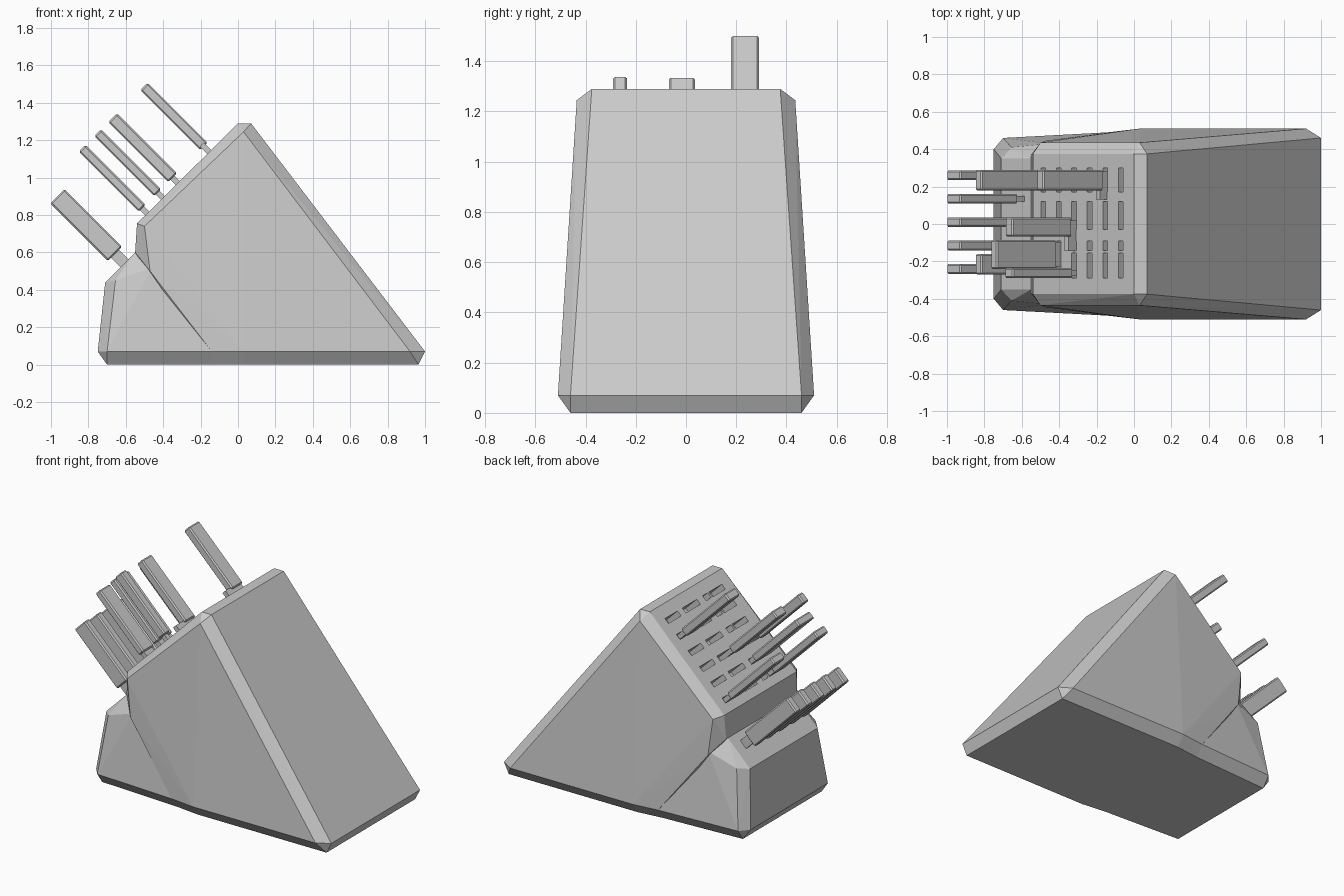
import bpy, bmesh, math
from mathutils import Matrix

if "Cube" in bpy.data.objects:
    bpy.data.objects.remove(bpy.data.objects["Cube"])

TILT = Matrix.Rotation(-math.pi / 4, 4, 'Y')   # local z -> knife axis (-1,0,1)


def finish(bm, name):
    bmesh.ops.recalc_face_normals(bm, faces=bm.faces)
    me = bpy.data.meshes.new(name)
    bm.to_mesh(me)
    bm.free()
    ob = bpy.data.objects.new(name, me)
    bpy.context.collection.objects.link(ob)
    return ob


def hull(name, half_points):
    """Convex solid from points mirrored across y = 0."""
    bm = bmesh.new()
    for x, y, z in half_points:
        bm.verts.new((x, y, z))
        bm.verts.new((x, -y, z))
    bmesh.ops.convex_hull(bm, input=bm.verts)
    loose = [v for v in bm.verts if not v.link_faces]
    bmesh.ops.delete(bm, geom=loose, context='VERTS')
    bmesh.ops.dissolve_limit(bm, angle_limit=0.01, verts=bm.verts, edges=bm.edges)
    return finish(bm, name)


def tilted_box(bm, x, z, y0, y1, s0, s1, t, bevel=0.0):
    """Box along the knife axis; s is the horizontal run from (x, z)."""
    s = (s0 + s1) / 2
    mat = (Matrix.Translation((x - s, (y0 + y1) / 2, z + s)) @ TILT
           @ Matrix.Diagonal((t, y1 - y0, (s1 - s0) * math.sqrt(2), 1)))
    verts = bmesh.ops.create_cube(bm, size=1, matrix=mat)['verts']
    if bevel:
        edges = list({e for v in verts for e in v.link_edges})
        bmesh.ops.bevel(bm, geom=edges, offset=bevel, segments=1, affect='EDGES')


def knife(name, x, z, y0, y1, t, s0=0.03, s1=0.35, tang=0.03, tang_y=None):
    bm = bmesh.new()
    tilted_box(bm, x, z, y0, y1, s0, s1, t, 0.008)
    a, b = tang_y or (y0 + 0.012, y1 - 0.012)
    tilted_box(bm, x, z, a, b, -0.06, s0 + 0.01, tang)
    return finish(bm, name)


# main block with chamfered edges and tapered sides
main = hull("main_block", [
    (0, .375, 1.29), (.07, .375, 1.29), (-.54, .375, .755),
    (.03, .435, 1.245), (-.50, .435, .74),
    (.92, .51, .07), (1, .46, .07), (.965, .46, 0),
    (.03, .51, .07), (.03, .46, 0), (-.14, .49, .07), (-.14, .44, 0),
    (-.55, .37, .60), (-.47, .445, .50)])

# lower front block for the small knives
hull("lower_block", [
    (-.71, .35, .44), (-.655, .41, .45), (-.75, .40, .07), (-.70, .46, .07),
    (-.70, .41, 0), (-.14, .49, .07), (-.14, .44, 0),
    (-.55, .35, .60), (-.45, .35, .60), (-.46, .43, .52)])

# slots cut into the sloped face
rows = [-.07, -.153, -.237, -.32, -.40, -.483]
bm = bmesh.new()
for x in rows:
    for y0, y1 in ((.17, .30), (-.03, .12), (-.143, -.09), (-.29, -.156)):
        tilted_box(bm, x, x + 1.29, y0, y1, -.08, .03, .036)
cutter = finish(bm, "slot_cutter")
cutter.hide_render = True
mod = main.modifiers.new("slots", 'BOOLEAN')
mod.operation = 'DIFFERENCE'
mod.object = cutter
# take the first solver that yields a solid with slots
for solver in ('EXACT', 'MANIFOLD', 'FLOAT'):
    mod.solver = solver
    bpy.context.view_layer.update()
    ev = main.evaluated_get(bpy.context.evaluated_depsgraph_get())
    if len(ev.data.polygons) > len(main.data.polygons):
        main_mesh = bpy.data.meshes.new_from_object(ev)
        main.data = main_mesh
        break
main.modifiers.clear()
bpy.data.objects.remove(cutter)

# large knives in the sloped face: row, y range, thickness
large = [(1, .18, .29, .055, (.13, .28)), (3, -.29, -.235, .065, None),
         (3, -.068, .035, .055, (-.145, .02)), (4, -.24, -.085, .05, None),
         (5, .18, .29, .05, None), (5, -.27, -.16, .05, None)]
for n, (r, y0, y1, t, ty) in enumerate(large):
    knife(f"large_knife_{n + 1}", rows[r], rows[r] + 1.29, y0, y1, t, tang_y=ty)

# row of five small knives in the lower block
for n in range(5):
    y = .26 - .125 * n
    knife(f"small_knife_{n + 1}", -.6075, .5425, y - .026, y + .026, .108,
          s0=.05, s1=.358, tang=.06)
